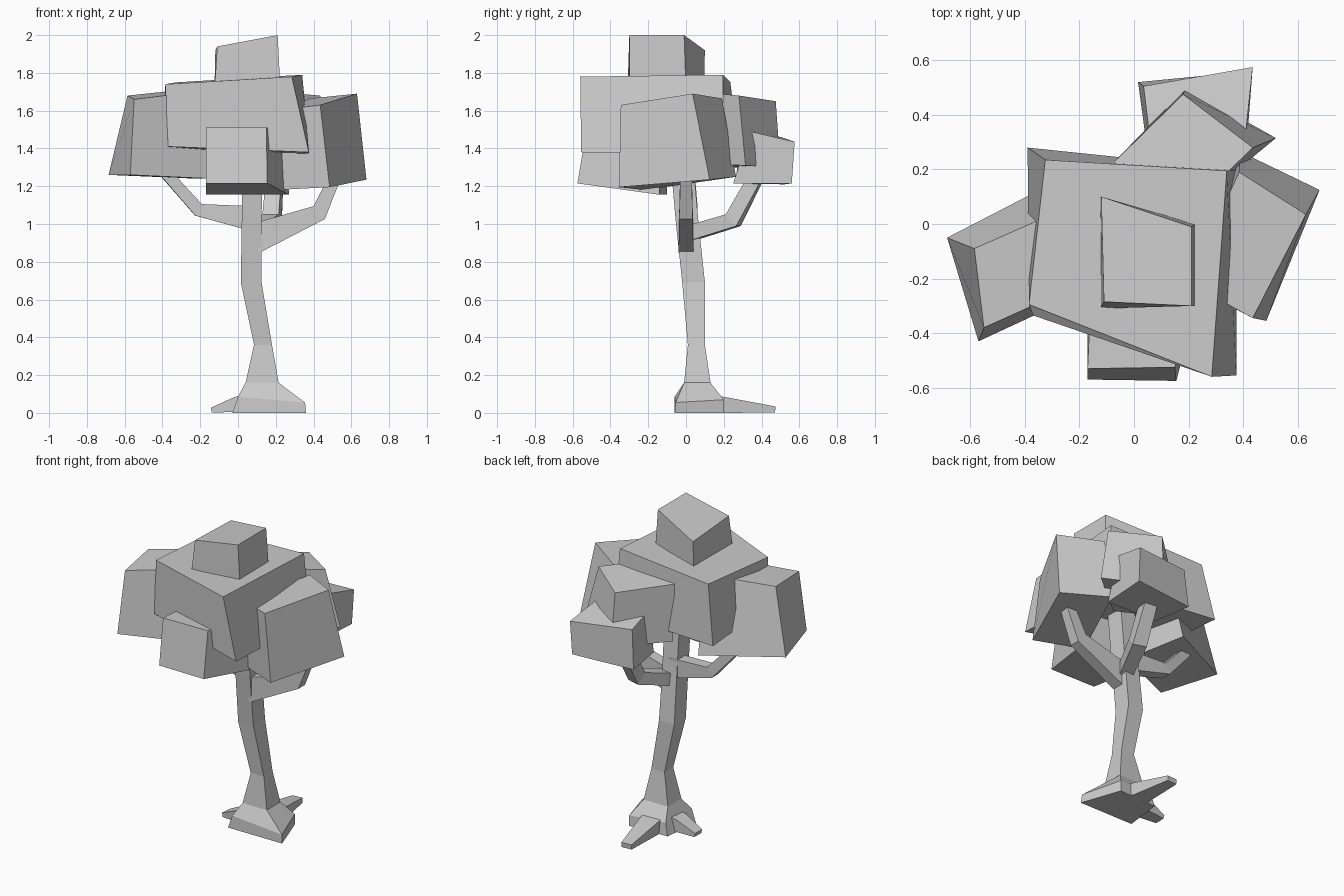
import bpy, bmesh
from mathutils import Vector


def loft(name, rings):
    """Flat-faced solid through a series of four-cornered rings."""
    bm = bmesh.new()
    loops = [[bm.verts.new(p) for p in ring] for ring in rings]
    for a, b in zip(loops, loops[1:]):
        for i in range(4):
            j = (i + 1) % 4
            bm.faces.new((a[i], a[j], b[j], b[i]))
    bm.faces.new(loops[0][::-1])
    bm.faces.new(loops[-1])
    bmesh.ops.recalc_face_normals(bm, faces=bm.faces)
    mesh = bpy.data.meshes.new(name)
    bm.to_mesh(mesh)
    bm.free()
    obj = bpy.data.objects.new(name, mesh)
    bpy.context.collection.objects.link(obj)
    return obj


def limb(name, stations):
    """Rectangular tapering limb; each station is (point, half width, half height)."""
    pts = [Vector(s[0]) for s in stations]
    rings = []
    for i, (_, w, h) in enumerate(stations):
        t = (pts[min(i + 1, len(pts) - 1)] - pts[max(i - 1, 0)]).normalized()
        side = t.cross(Vector((0, 0, 1))).normalized()
        up = side.cross(t)
        rings.append([pts[i] + side * w * a + up * h * b
                      for a, b in ((-1, -1), (1, -1), (1, 1), (-1, 1))])
    return loft(name, rings)


def box_ring(x0, x1, y0, y1, z):
    return [(x0, y0, z), (x1, y0, z), (x1, y1, z), (x0, y1, z)]


# Trunk with flared foot
loft("trunk", [
    [(-.03, -.06, 0), (.36, -.06, 0), (.27, .20, 0), (0, .19, 0)],
    [(0, -.06, .085), (.355, -.055, .055), (.27, .20, .07), (.02, .18, .08)],
    box_ring(.04, .215, -.01, .13, .16),
    box_ring(.085, .18, .01, .10, .36),
    box_ring(.015, .125, -.02, .10, .69),
    box_ring(.02, .125, -.055, .065, 1.02),
    box_ring(.02, .13, -.09, .03, 1.42),
])

# Roots
limb("back_root", [((.13, .10, .05), .07, .05), ((.12, .22, .04), .06, .04),
                   ((.10, .47, .018), .035, .016)])
limb("left_root", [((.10, .07, .06), .06, .05), ((-.01, .07, .045), .05, .04),
                   ((-.14, .075, .014), .035, .013)])

# Branches
limb("left_branch", [((.07, .02, 1.03), .04, .065), ((-.21, .025, 1.075), .035, .035),
                     ((-.42, .01, 1.31), .03, .028)])
limb("right_branch", [((.08, 0, .92), .04, .08), ((.43, 0, 1.06), .035, .045),
                      ((.54, 0, 1.31), .03, .03)])
limb("back_branch", [((.09, .02, .95), .04, .04), ((.18, .25, 1.02), .045, .042),
                     ((.20, .41, 1.32), .04, .035)])

# Foliage blocks: bottom ring, then top ring
loft("crown_main", [
    [(-.37, -.335, 1.41), (.375, -.555, 1.38), (.38, .20, 1.36), (-.39, .28, 1.38)],
    [(-.385, -.295, 1.74), (.285, -.56, 1.78), (.34, .195, 1.79), (-.325, .235, 1.75)]])
loft("crown_top", [
    [(-.125, -.31, 1.70), (.225, -.30, 1.70), (.225, 0, 1.70), (-.125, .095, 1.70)],
    [(-.11, -.285, 1.94), (.21, -.30, 2.0), (.21, -.01, 2.0), (-.12, .10, 1.92)]])
loft("crown_left", [
    [(-.57, -.43, 1.26), (-.14, -.23, 1.24), (-.22, .19, 1.24), (-.685, -.05, 1.26)],
    [(-.55, -.38, 1.66), (-.15, -.20, 1.71), (-.20, .08, 1.72), (-.585, -.09, 1.68)]])
loft("crown_right", [
    [(.20, -.22, 1.18), (.485, -.355, 1.195), (.68, .125, 1.235), (.39, .265, 1.25)],
    [(.20, -.215, 1.60), (.435, -.345, 1.63), (.63, .035, 1.69), (.385, .19, 1.665)]])
loft("crown_front", [
    [(-.17, -.57, 1.215), (.155, -.575, 1.215), (.27, -.14, 1.155), (-.17, -.10, 1.155)],
    [(-.17, -.53, 1.51), (.15, -.525, 1.51), (.25, -.14, 1.50), (-.15, -.10, 1.50)]])
loft("crown_back_upper", [
    [(.20, .05, 1.32), (.52, .315, 1.31), (.19, .50, 1.30), (-.06, .22, 1.30)],
    [(.20, .05, 1.70), (.435, .28, 1.68), (.18, .475, 1.65), (-.075, .225, 1.68)]])
loft("crown_back_lower", [
    [(.05, .26, 1.215), (.41, .25, 1.215), (.43, .56, 1.215), (.015, .52, 1.21)],
    [(.06, .30, 1.50), (.41, .34, 1.49), (.435, .575, 1.435), (.035, .505, 1.46)]])
